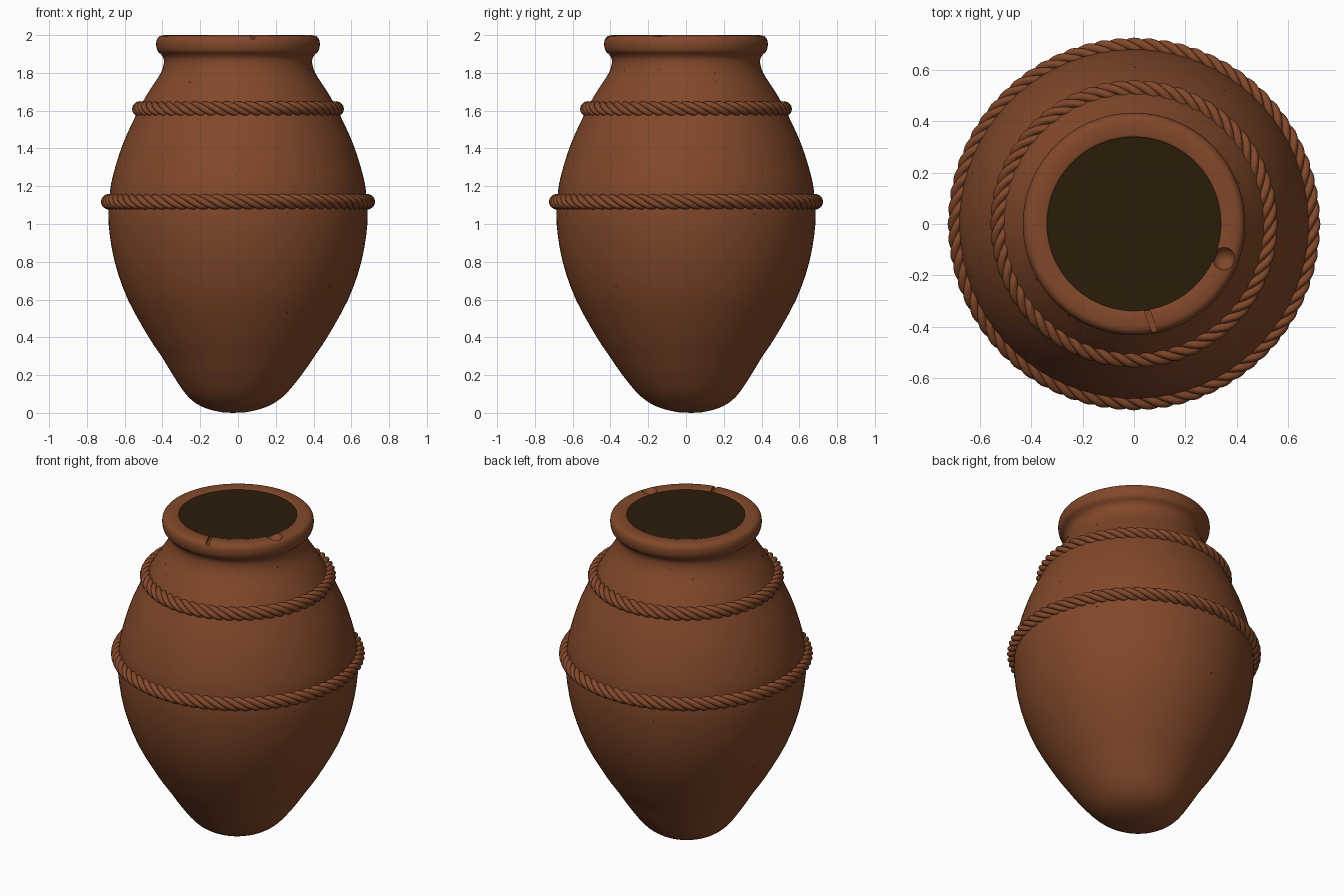
import bpy, bmesh, math, random
from mathutils import Vector, Matrix

if "Cube" in bpy.data.objects:
    bpy.data.objects.remove(bpy.data.objects["Cube"])

random.seed(4)


def material(name, col):
    m = bpy.data.materials.new(name)
    m.diffuse_color = (*col, 1)
    m.use_nodes = True
    m.node_tree.nodes["Principled BSDF"].inputs["Base Color"].default_value = m.diffuse_color
    return m


CLAY = material("terracotta", (0.224, 0.065, 0.023))
DARK = material("dark_inside", (0.024, 0.0115, 0.003))


def add_object(name, bm, mat, angle=40):
    bmesh.ops.recalc_face_normals(bm, faces=bm.faces)
    me = bpy.data.meshes.new(name)
    bm.to_mesh(me)
    bm.free()
    me.materials.append(mat)
    ob = bpy.data.objects.new(name, me)
    bpy.context.collection.objects.link(ob)
    smooth(ob, angle)
    return ob


def smooth(ob, angle=40):
    bpy.ops.object.select_all(action='DESELECT')
    ob.select_set(True)
    bpy.context.view_layer.objects.active = ob
    bpy.ops.object.shade_smooth_by_angle(angle=math.radians(angle))


def cut(ob, cutter):
    mod = ob.modifiers.new("cut", 'BOOLEAN')
    mod.operation, mod.object, mod.solver = 'DIFFERENCE', cutter, 'EXACT'
    bpy.context.view_layer.objects.active = ob
    bpy.ops.object.modifier_apply(modifier=mod.name)
    bpy.data.objects.remove(cutter)


def spline(pts, steps):
    # Catmull-Rom curve through the profile points
    p = [Vector(q) for q in pts]
    p = [p[0]] + p + [p[-1]]
    out = []
    for i in range(1, len(p) - 2):
        a, b, c, d = p[i - 1:i + 3]
        for k in range(steps):
            t = k / steps
            out.append(0.5 * (2 * b + (c - a) * t + (2 * a - 5 * b + 4 * c - d) * t * t
                              + (3 * b - a - 3 * c + d) * t ** 3))
    return out + [p[-1]]


def lean(z):
    # the hand-made base sits slightly off centre
    return 0.022 * max(0, 1 - z / 0.3) ** 1.5


# Jar body: turned profile (radius, height)
PROFILE = [(0.06, 0.003), (0.13, 0.018), (0.20, 0.047), (0.265, 0.1), (0.34, 0.2),
           (0.405, 0.3), (0.472, 0.4), (0.583, 0.6), (0.653, 0.8), (0.685, 1.0),
           (0.68, 1.15), (0.661, 1.26), (0.611, 1.42), (0.543, 1.57), (0.485, 1.68),
           (0.42, 1.78), (0.397, 1.83), (0.393, 1.87), (0.405, 1.895), (0.425, 1.915),
           (0.433, 1.945), (0.43, 1.975), (0.415, 1.994), (0.385, 2.0), (0.349, 1.998),
           (0.338, 1.991), (0.334, 1.96), (0.334, 1.9)]
curve = spline(PROFILE, 3)
N = 96
bm = bmesh.new()
rings = []
for r, z in curve:
    s = lean(z)
    rings.append([bm.verts.new((r * math.cos(2 * math.pi * i / N) - s,
                                r * math.sin(2 * math.pi * i / N) + s, z)) for i in range(N)])
for a, b in zip(rings, rings[1:]):
    for i in range(N):
        j = (i + 1) % N
        bm.faces.new((a[i], a[j], b[j], b[i]))
# base tip and hidden inner floor close the solid
tip = bm.verts.new((-0.03, 0.03, 0))
for i in range(N):
    bm.faces.new((tip, rings[0][(i + 1) % N], rings[0][i]))
bm.faces.new(rings[-1])
jar = add_object("jar_body", bm, CLAY)

# Chip in the rim
bm = bmesh.new()
bmesh.ops.create_uvsphere(bm, u_segments=24, v_segments=14, radius=0.047,
                          matrix=Matrix.Translation((0.35, -0.135, 2.015)))
cut(jar, add_object("chip_cutter", bm, CLAY))

# Crack across the rim
bm = bmesh.new()
bmesh.ops.create_cube(bm, size=1, matrix=Matrix.Translation((0.07, -0.39, 2.0))
                      @ Matrix.Rotation(0.34, 4, 'Z') @ Matrix.Diagonal((0.022, 0.13, 0.04, 1)))
cut(jar, add_object("crack_cutter", bm, CLAY))
smooth(jar)

# Dark mouth of the jar
bm = bmesh.new()
bmesh.ops.create_circle(bm, cap_ends=True, segments=N, radius=0.342,
                        matrix=Matrix.Translation((0, 0, 1.992)))
mouth = add_object("dark_mouth", bm, DARK)
if mouth.data.polygons[0].normal.z < 0:
    mouth.data.flip_normals()


def rope(name, ring_r, z, turns, strands=4, offset=0.0215, thick=0.0195):
    # strands twisted round a ring
    bm = bmesh.new()
    n, sides = turns * 14, 10
    for strand in range(strands):
        loops = []
        for i in range(n):
            th = 2 * math.pi * i / n
            ph = 2 * math.pi * strand / strands - turns * th
            loop = []
            for k in range(sides):
                q = ph + 2 * math.pi * k / sides
                r = ring_r + offset * math.cos(ph) + thick * math.cos(q)
                h = z + offset * math.sin(ph) + thick * math.sin(q)
                loop.append(bm.verts.new((r * math.cos(th), r * math.sin(th), h)))
            loops.append(loop)
        for i in range(n):
            a, b = loops[i], loops[(i + 1) % n]
            for k in range(sides):
                m = (k + 1) % sides
                bm.faces.new((a[k], b[k], b[m], a[m]))
    return add_object(name, bm, CLAY, 60)


rope("lower_rope_band", 0.685, 1.118, 18)
rope("upper_rope_band", 0.520, 1.609, 14)

# Tiny dark pits scattered over the clay
bm = bmesh.new()
body = [(a, b) for a, b in zip(curve, curve[1:]) if 0.5 < a.y < 1.85]
for _ in range(40):
    a, b = random.choice(body)
    th = random.uniform(0, 2 * math.pi)
    t = (b - a).normalized()
    nrm = Vector((t.y * math.cos(th), t.y * math.sin(th), -t.x))
    p = Vector((a.x * math.cos(th), a.x * math.sin(th), a.y))
    rot = nrm.to_track_quat('Z', 'Y').to_matrix().to_4x4()
    bmesh.ops.create_icosphere(bm, subdivisions=1, radius=random.uniform(0.002, 0.005),
                               matrix=Matrix.Translation(p) @ rot @ Matrix.Diagonal((1, 1, 0.3, 1)))
add_object("clay_pits", bm, DARK)
